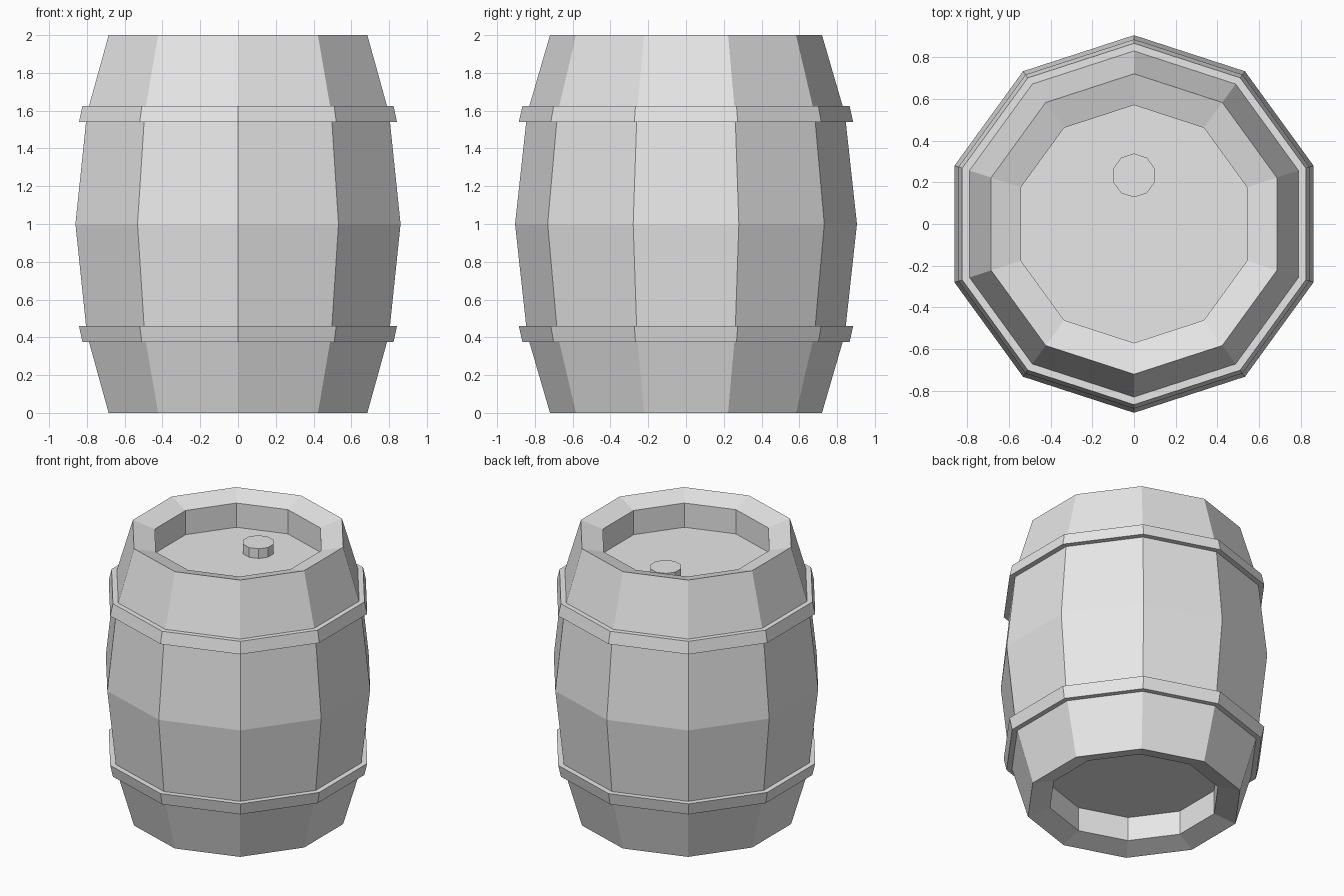
import bpy
import bmesh
from math import pi, sin, cos

SIDES = 10

default = bpy.data.objects.get("Cube")
if default:
    bpy.data.objects.remove(default, do_unlink=True)

grey = bpy.data.materials.new("light grey")
grey.use_nodes = True
grey.diffuse_color = (0.8, 0.8, 0.8, 1)
grey.node_tree.nodes["Principled BSDF"].inputs["Base Color"].default_value = (0.8, 0.8, 0.8, 1)


def lathe(name, profile, closed=False, centre=(0, 0, 0)):
    """Spin (radius, z) points into a flat-sided solid; closed makes a hoop."""
    bm = bmesh.new()
    rings = []
    for r, z in profile:
        angles = [pi / 2 + 2 * pi * i / SIDES for i in range(SIDES)]
        rings.append([bm.verts.new((r * cos(a), r * sin(a), z)) for a in angles])
    pairs = list(zip(rings, rings[1:]))
    if closed:
        pairs.append((rings[-1], rings[0]))
    else:
        bm.faces.new(rings[0])
        bm.faces.new(rings[-1])
    for low, high in pairs:
        for i in range(SIDES):
            j = (i + 1) % SIDES
            bm.faces.new((low[i], low[j], high[j], high[i]))
    bmesh.ops.recalc_face_normals(bm, faces=bm.faces)
    mesh = bpy.data.meshes.new(name)
    bm.to_mesh(mesh)
    bm.free()
    mesh.materials.append(grey)
    obj = bpy.data.objects.new(name, mesh)
    obj.location = centre
    bpy.context.collection.objects.link(obj)
    return obj


def flipped(profile):
    """Mirror a profile about mid-height."""
    return [(r, 2 - z) for r, z in reversed(profile)]


# Bulging body with bevelled rims and recessed ends
lower_half = [(0.57, 0.22), (0.57, 0.045), (0.72, 0), (0.841, 0.415)]
lathe("barrel_body", lower_half + [(0.905, 1)] + flipped(lower_half))

# Hoops
hoop = [(0.82, 0.375), (0.866, 0.375), (0.885, 0.46), (0.82, 0.46)]
lathe("lower_hoop", hoop, closed=True)
lathe("upper_hoop", flipped(hoop), closed=True)

# Bung on the lid
lathe("bung", [(0.105, 1.74), (0.105, 1.85)], centre=(0, 0.233, 0))
